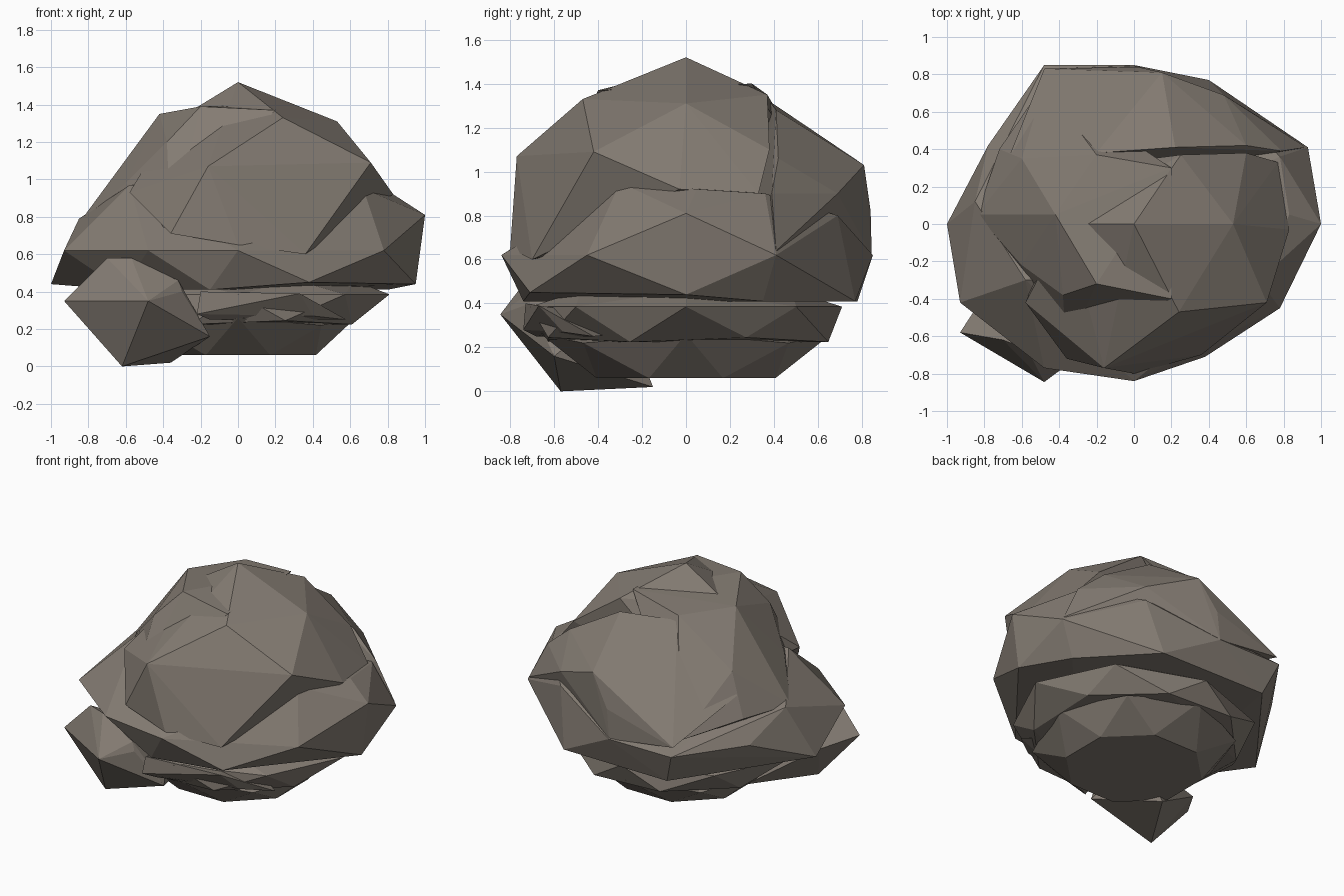
import bpy, bmesh
from math import sin, cos, pi


def ring(n, rx, ry, z, cx=0, cy=0, turn=0, tilt=0):
    """Points of an n-sided elliptical ring, with alternating height."""
    return [(cx + rx * cos(2 * pi * i / n + turn),
             cy + ry * sin(2 * pi * i / n + turn),
             z + tilt * (-1) ** i) for i in range(n)]


def rock(name, points):
    """A faceted stone: the convex hull of its corner points."""
    bm = bmesh.new()
    for p in points:
        bm.verts.new(p)
    bmesh.ops.convex_hull(bm, input=bm.verts[:])
    loose = [v for v in bm.verts if not v.link_faces]
    bmesh.ops.delete(bm, geom=loose, context='VERTS')
    bmesh.ops.recalc_face_normals(bm, faces=bm.faces[:])
    mesh = bpy.data.meshes.new(name)
    bm.to_mesh(mesh)
    bm.free()
    obj = bpy.data.objects.new(name, mesh)
    bpy.context.collection.objects.link(obj)
    mat = bpy.data.materials.get("stone") or bpy.data.materials.new("stone")
    mat.diffuse_color = (0.23, 0.2, 0.17, 1)
    mesh.materials.append(mat)
    return obj


# wide middle ledge that overhangs the base
rock("middle_ledge", [
    (1.0, 0, .81), (.95, 0, .44), (.78, -.45, .62), (.93, .41, .62),
    (.38, -.71, .45), (0, -.84, .62), (-.48, -.77, .62), (-.93, -.42, .62),
    (-1, 0, .44), (-.85, .12, .79), (-.78, .42, .62), (-.48, .85, .62),
    (0, .85, .62), (.48, .69, .8), (.67, -.3, .95), (-.58, -.3, .97),
    (-.15, -.74, .41), (-.62, -.45, .41), (-.4, .78, .41), (.4, .77, .41),
    (.8, .35, .41), (.83, .05, .92), (.78, .36, .9)])

# tall dome leaning to the front right
rock("front_dome", [
    (0, 0, 1.52), (.24, -.47, 1.33), (.53, 0, 1.31), (-.16, -.77, 1.07),
    (.71, -.42, 1.09), (0, -.8, .65), (.36, -.7, .6), (.83, -.03, .92),
    (.25, .37, 1.35), (-.36, 0, 1.3), (.6, .38, 1.1), (-.3, .3, .8),
    (-.36, -.72, .71), (-.58, -.42, .93), (.77, .33, .9)])

# shoulder stone at the left and back of the peak
rock("left_shoulder", [
    (-.42, .05, 1.35), (-.2, -.32, 1.39), (.2, -.4, 1.37), (.2, .3, 1.4),
    (-.2, .37, 1.35), (-.6, .35, 1.06), (-.6, -.22, .98), (-.38, -.38, 1.2),
    (-.36, -.68, .74), (-.84, .05, .78), (-.72, .4, .78), (-.48, .75, .7)])

# back hump falling away behind the peak
rock("back_hump", [
    (.22, .41, 1.28), (.15, .81, 1.03), (-.2, .38, 1.32), (-.48, .83, .68),
    (.02, .84, .82), (.48, .69, .9), (.6, .42, 1.06), (.79, .39, .9),
    (-.66, .38, .92), (0, .2, .6), (.92, .41, .64), (0, .845, .62)])

# thin layer tucked under the ledge, then the tapering foot
rock("lower_layer", ring(8, .81, .71, .385) +
     ring(8, .66, .69, .235, 0, .01, pi / 8, .01) +
     ring(6, .62, .55, .46))
rock("foot", ring(8, .63, .66, .24, 0, 0, 0, .02) +
     ring(8, .45, .44, .06, 0, 0, pi / 8))

# shallow wedge inside the front crevice
rock("crevice_wedge", [
    (-.22, -.74, .28), (-.2, -.73, .4), (.33, -.67, .39), (.58, -.42, .25),
    (.4, -.56, .27), (-.15, -.68, .25), (0, 0, .3)])

# small separate stone at the front left
rock("side_stone", [
    (-.93, -.58, .35), (-.48, -.845, .35), (-.62, -.57, 0), (-.36, -.15, .02),
    (-.7, -.62, .58), (-.57, -.67, .58), (-.32, -.7, .46), (-.3, -.71, .4),
    (-.15, -.6, .16), (-.78, -.35, .3), (-.3, -.3, .4)])
